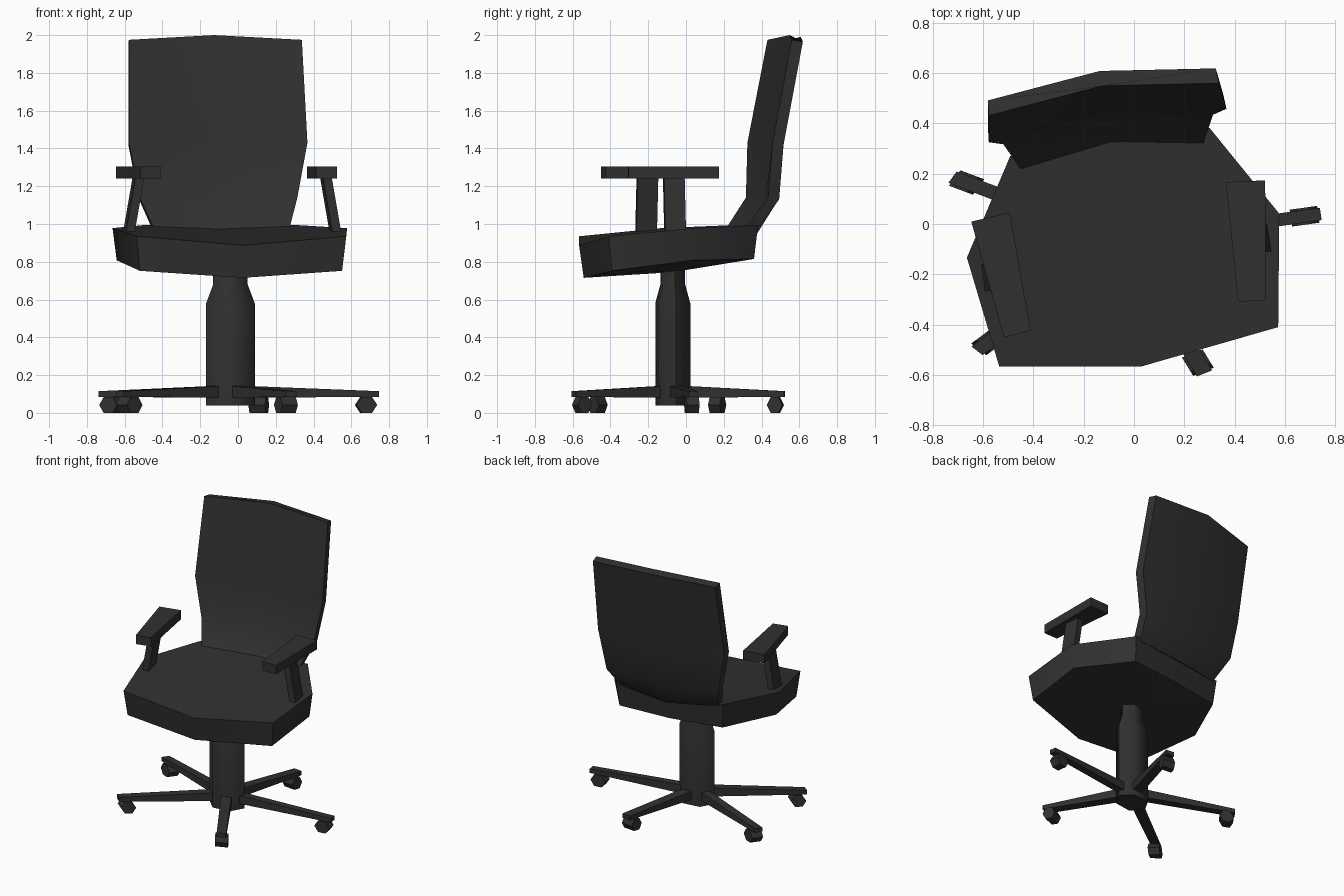
import bpy, bmesh, math
from mathutils import Matrix, Vector

if "Cube" in bpy.data.objects:
    bpy.data.objects.remove(bpy.data.objects["Cube"])

# The chair is turned about its own column
PLACE = Matrix.Translation((-0.04, -0.07, 0)) @ Matrix.Rotation(math.radians(8), 4, 'Z')
SQUASH = Matrix.Diagonal((1, 0.75, 1, 1))   # column and base are oval

mat = bpy.data.materials.new("charcoal")
mat.diffuse_color = (0.03, 0.03, 0.03, 1)
mat.use_nodes = True
mat.node_tree.nodes["Principled BSDF"].inputs["Base Color"].default_value = mat.diffuse_color


def finish(name, verts, faces, smooth=30, local=Matrix()):
    bm = bmesh.new()
    vs = [bm.verts.new(PLACE @ local @ Vector(v)) for v in verts]
    for f in faces:
        bm.faces.new([vs[i] for i in f])
    bmesh.ops.recalc_face_normals(bm, faces=bm.faces[:])
    me = bpy.data.meshes.new(name)
    bm.to_mesh(me)
    bm.free()
    me.materials.append(mat)
    ob = bpy.data.objects.new(name, me)
    bpy.context.collection.objects.link(ob)
    bpy.ops.object.select_all(action='DESELECT')
    bpy.context.view_layer.objects.active = ob
    ob.select_set(True)
    bpy.ops.object.shade_smooth_by_angle(angle=math.radians(smooth))
    return ob


def loft(name, rings, smooth=30, local=Matrix(), fan=None):
    """Skin a stack of rings; ends are closed flat or fanned to two points."""
    n = len(rings[0])
    verts = [v for r in rings for v in r]
    faces = [(k * n + i, k * n + (i + 1) % n, (k + 1) * n + (i + 1) % n, (k + 1) * n + i)
             for k in range(len(rings) - 1) for i in range(n)]
    last = (len(rings) - 1) * n
    if fan:
        a = len(verts)
        verts += fan
        for i in range(n):
            j = (i + 1) % n
            faces += [(i, j, a), (last + i, last + j, a + 1)]
    else:
        faces += [tuple(range(n)), tuple(range(last, last + n))]
    return finish(name, verts, faces, smooth, local)


def rect(x, y0, y1, z0, z1):
    return [(x, y0, z0), (x, y1, z0), (x, y1, z1), (x, y0, z1)]


# Seat: half outline (x, y, top z, bottom z), mirrored, slightly dished
half = [(0, -.501, .887, .715), (.56, -.422, .935, .752), (.627, .024, .978, .808),
        (.40, .40, .995, .815), (0, .42, .975, .81)]
outline = half + [(-x, y, t, b) for x, y, t, b in half[3:0:-1]]
loft("seat", [[(x * .965, y * .95, b) for x, y, t, b in outline],
              [(x, y, t) for x, y, t, b in outline]], 40,
     fan=[(0, 0, .745), (0, 0, .935)])

# Backrest: rows of (half width, side y, centre y, side z, centre z)
rows = [(.366, .342, .388, .985, .955), (.421, .45, .493, 1.14, 1.12),
        (.477, .466, .53, 1.43, 1.43), (.462, .571, .625, 1.975, 2.0)]
thick = .06
loft("backrest", [[(-w, ys, zs), (0, yc, zc), (w, ys, zs),
                   (w * .99, ys + thick, zs - .01), (0, yc + thick, zc - .01),
                   (-w * .99, ys + thick, zs - .01)]
                  for w, ys, yc, zs, zc in rows], 35)

# Armrests with leaning posts, one on each side
pad = [(.434, .178), (.59, .163), (.525, -.311), (.416, -.299)]
for side, s in (("right", 1), ("left", -1)):
    loft(side + "_arm_pad", [[(s * x, y, z) for x, y in pad] for z in (1.24, 1.305)])
    loft(side + "_arm_post", [[(s * x0, -.12, z), (s * x1, -.12, z),
                               (s * x1, -.01, z), (s * x0, -.01, z)]
                              for x0, x1, z in ((.533, .58, .93), (.478, .525, 1.245))])

# Six-sided column
hexagon = [(math.cos(i * math.pi / 3), math.sin(i * math.pi / 3)) for i in range(6)]
loft("column", [[(r * x, r * y, z) for x, y in hexagon]
                for r, z in ((.13, .04), (.13, .58), (.092, .68), (.092, .78))], 62, SQUASH)

# Five-spoke base with hexagonal casters
for k in range(5):
    turn = SQUASH @ Matrix.Rotation(k * math.tau / 5, 4, 'Z')
    loft("base_leg_%d" % (k + 1), [rect(.03, -.037, .037, .08, .145),
                                   rect(.79, -.033, .033, .085, .115)], local=turn)
    loft("caster_%d" % (k + 1), [[(.725 + .055 * x, y, .042 + .048 * h) for x, h in hexagon]
                                 for y in (-.045, .045)], local=turn)
